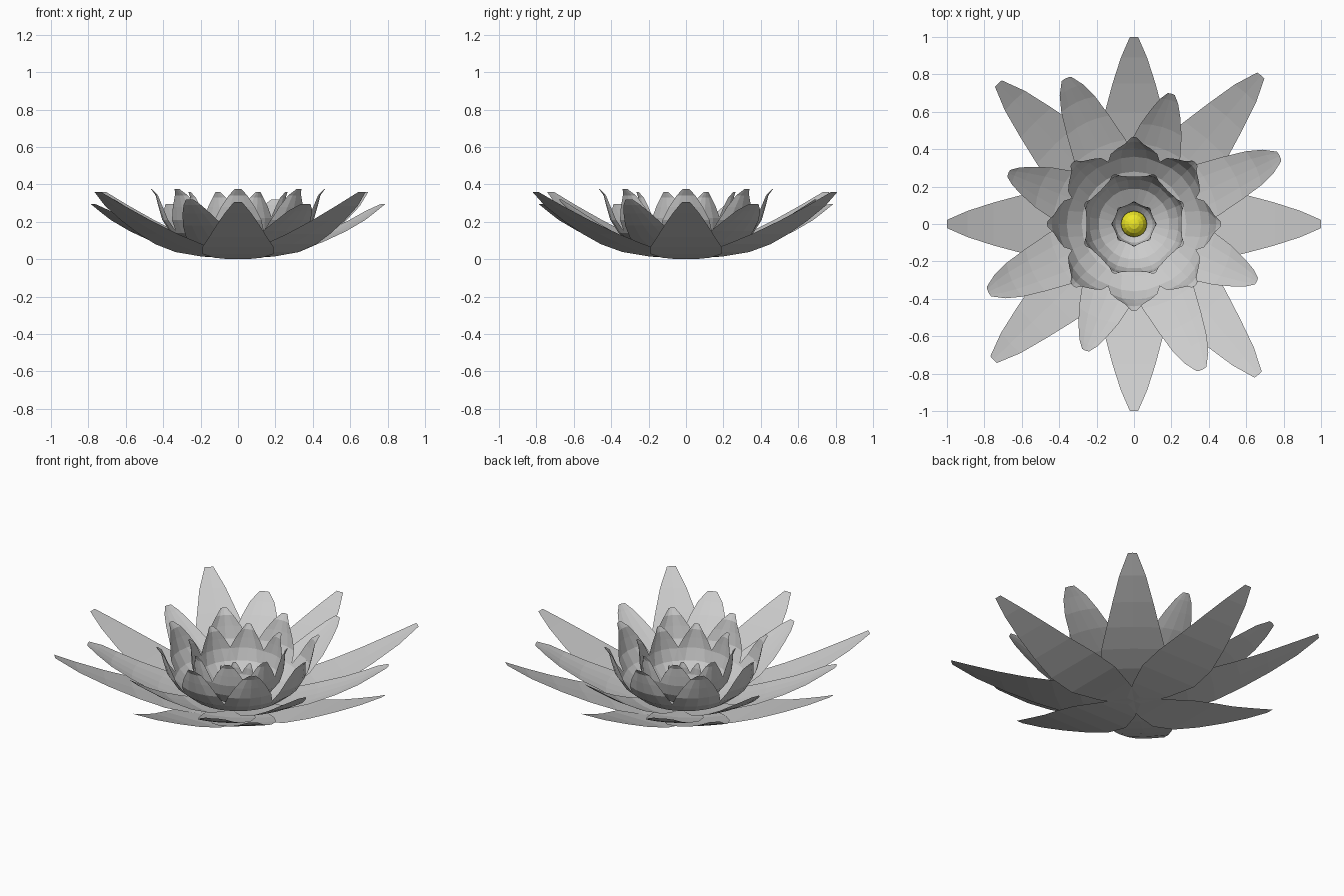
import bpy, bmesh, math


def petal_ring(name, angles, profile, cup, cols=4):
    """Ring of thin petals; profile rows are (radius, height, half width)."""
    bm = bmesh.new()
    for deg in angles:
        a = math.radians(deg)
        c, s = math.cos(a), math.sin(a)
        rows = []
        for r, z, w in profile:
            row = []
            for i in range(cols + 1):
                u = 2 * i / cols - 1
                # edges fold in towards the flower axis
                x, y = r - cup * w * u * u, w * u
                row.append(bm.verts.new((x * c - y * s, x * s + y * c, z)))
            rows.append(row)
        for lo, hi in zip(rows, rows[1:]):
            for i in range(cols):
                bm.faces.new((lo[i], hi[i], hi[i + 1], lo[i + 1]))
    mesh = bpy.data.meshes.new(name)
    bm.to_mesh(mesh)
    bm.free()
    ob = bpy.data.objects.new(name, mesh)
    bpy.context.collection.objects.link(ob)
    return ob


# Long outer petals on the axes and on the diagonals
petal_ring("outer_petals", [0, 90, 180, 270], [
    (0.0, 0.0, 0.05), (0.15, 0.008, 0.13), (0.30, 0.028, 0.19),
    (0.45, 0.065, 0.19), (0.60, 0.118, 0.155), (0.75, 0.182, 0.115),
    (0.89, 0.247, 0.07), (1.0, 0.305, 0.022)], 0.0, 2)
petal_ring("diagonal_petals", [49.5, 134, 224, 309.5], [
    (0.0, 0.004, 0.05), (0.15, 0.014, 0.13), (0.30, 0.038, 0.18),
    (0.45, 0.08, 0.18), (0.60, 0.135, 0.15), (0.76, 0.205, 0.115),
    (0.92, 0.285, 0.075), (1.045, 0.36, 0.025)], 0.05, 2)

# Middle petals, alternating long and short
petal_ring("middle_long_petals", [25, 115, 205, 295], [
    (0.0, 0.008, 0.05), (0.15, 0.02, 0.11), (0.30, 0.045, 0.15),
    (0.45, 0.09, 0.15), (0.60, 0.15, 0.125), (0.72, 0.21, 0.10),
    (0.80, 0.26, 0.07), (0.86, 0.295, 0.028)], 0.15)
petal_ring("middle_short_petals", [74, 158, 249, 335], [
    (0.0, 0.01, 0.05), (0.15, 0.025, 0.11), (0.30, 0.06, 0.14),
    (0.43, 0.115, 0.14), (0.54, 0.18, 0.115), (0.63, 0.245, 0.08),
    (0.69, 0.29, 0.05), (0.725, 0.32, 0.02)], 0.15)

# Upright inner petals with flared tips
petal_ring("inner_petals", range(0, 360, 45), [
    (0.0, 0.012, 0.04), (0.14, 0.03, 0.09), (0.28, 0.075, 0.13),
    (0.36, 0.14, 0.14), (0.405, 0.21, 0.125), (0.425, 0.28, 0.09),
    (0.44, 0.34, 0.05), (0.465, 0.375, 0.018)], 0.25)
petal_ring("heart_petals", [22.5 + 45 * i for i in range(8)], [
    (0.0, 0.02, 0.03), (0.10, 0.035, 0.06), (0.19, 0.085, 0.10),
    (0.24, 0.15, 0.115), (0.262, 0.22, 0.10), (0.268, 0.28, 0.07),
    (0.272, 0.33, 0.038), (0.285, 0.36, 0.014)], 0.3)

# Small bud petals around the centre
petal_ring("bud_petals", range(0, 360, 45), [
    (0.0, 0.03, 0.015), (0.06, 0.045, 0.035), (0.10, 0.085, 0.05),
    (0.112, 0.125, 0.045), (0.113, 0.165, 0.028), (0.12, 0.195, 0.008)], 0.3)

# Yellow flower centre
yellow = bpy.data.materials.new("yellow")
yellow.diffuse_color = (0.85, 0.8, 0.02, 1)
bpy.ops.mesh.primitive_uv_sphere_add(segments=16, ring_count=8, radius=0.07,
                                     location=(0, 0, 0.075))
centre = bpy.context.object
centre.name = "flower_centre"
centre.data.materials.append(yellow)
